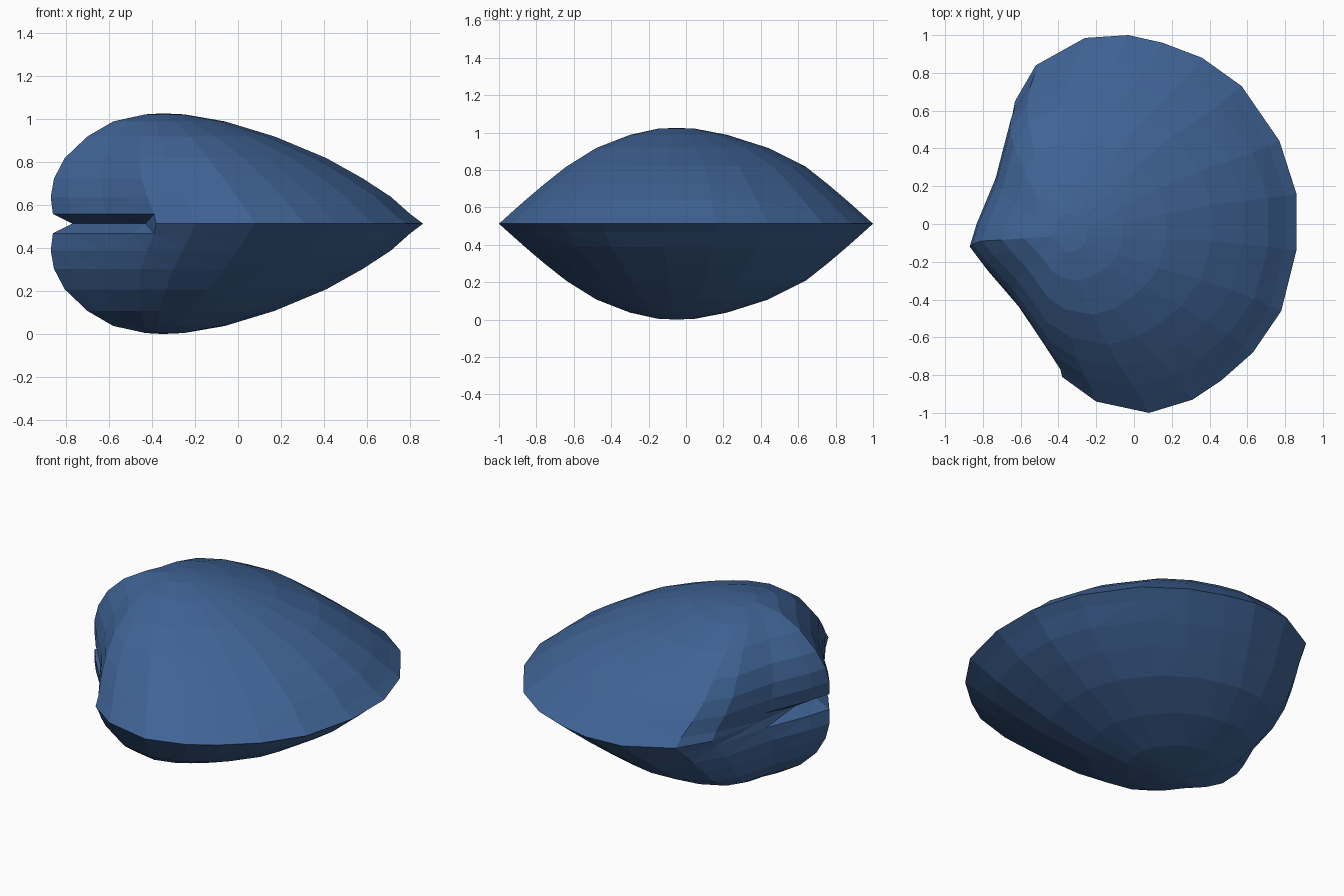
import bpy, bmesh

if "Cube" in bpy.data.objects:
    bpy.data.objects.remove(bpy.data.objects["Cube"])

HALF = 0.5125  # height of the seam where the two valves meet

# Top-view outline of the shell, clockwise from the back
OUTLINE = [(-0.03, 1), (0.15, 0.96), (0.36, 0.88), (0.57, 0.73), (0.77, 0.44), (0.86, 0.16),
           (0.86, -0.14), (0.78, -0.46), (0.63, -0.68), (0.46, -0.83), (0.31, -0.93), (0.08, -1),
           (-0.20, -0.94), (-0.38, -0.81), (-0.49, -0.64), (-0.61, -0.46), (-0.78, -0.26),
           (-0.87, -0.14), (-0.83, 0.0), (-0.72, 0.28), (-0.63, 0.65), (-0.52, 0.84), (-0.26, 0.985)]

# Rim points pulled inwards to make the hinge groove under the beak
GROOVE = {14: (-0.43, -0.61), 15: (-0.51, -0.42), 16: (-0.68, -0.22),
          17: (-0.77, -0.13), 18: (-0.74, 0.02), 19: (-0.70, 0.29)}

# Growth rings: height above seam, x min, x max, y min, y max
RINGS = [(0.045, -0.86, 0.80, -0.95, 0.95),
         (0.125, -0.87, 0.71, -0.86, 0.86),
         (0.21, -0.855, 0.58, -0.76, 0.76),
         (0.305, -0.805, 0.41, -0.64, 0.64),
         (0.405, -0.70, 0.17, -0.48, 0.44),
         (0.475, -0.58, -0.06, -0.30, 0.22),
         (0.508, -0.43, -0.25, -0.15, 0.05)]

shell_mat = bpy.data.materials.new("shell_blue")
shell_mat.diffuse_color = (0.05, 0.125, 0.30, 1)
shell_mat.use_nodes = True
shell_mat.node_tree.nodes["Principled BSDF"].inputs["Base Color"].default_value = shell_mat.diffuse_color


def ring_points(h, x0, x1, y0, y1):
    """Fit the outline into the bounds of one growth ring."""
    return [(x0 + (x + 0.87) / 1.73 * (x1 - x0), y0 + (y + 1) / 2 * (y1 - y0), h)
            for x, y in OUTLINE]


def make_valve(name, side):
    """Loft the rings from rim to crown; side is +1 for upper, -1 for lower."""
    bm = bmesh.new()
    rim = [(*GROOVE.get(i, p), 0.0) for i, p in enumerate(OUTLINE)]
    rings = [[bm.verts.new((x, y, HALF + side * z)) for x, y, z in pts]
             for pts in [rim] + [ring_points(*r) for r in RINGS]]
    n = len(OUTLINE)
    for low, high in zip(rings, rings[1:]):
        for i in range(n):
            j = (i + 1) % n
            bm.faces.new((low[j], low[i], high[i], high[j]))
    # Crown
    top = bm.verts.new((-0.35, -0.05, HALF + side * HALF))
    for i in range(n):
        bm.faces.new((rings[-1][(i + 1) % n], rings[-1][i], top))
    if side < 0:
        bmesh.ops.reverse_faces(bm, faces=bm.faces[:])
    bmesh.ops.triangulate(bm, faces=bm.faces[:])
    mesh = bpy.data.meshes.new(name)
    bm.to_mesh(mesh)
    bm.free()
    mesh.materials.append(shell_mat)
    bpy.context.collection.objects.link(bpy.data.objects.new(name, mesh))


make_valve("upper_valve", 1)
make_valve("lower_valve", -1)
